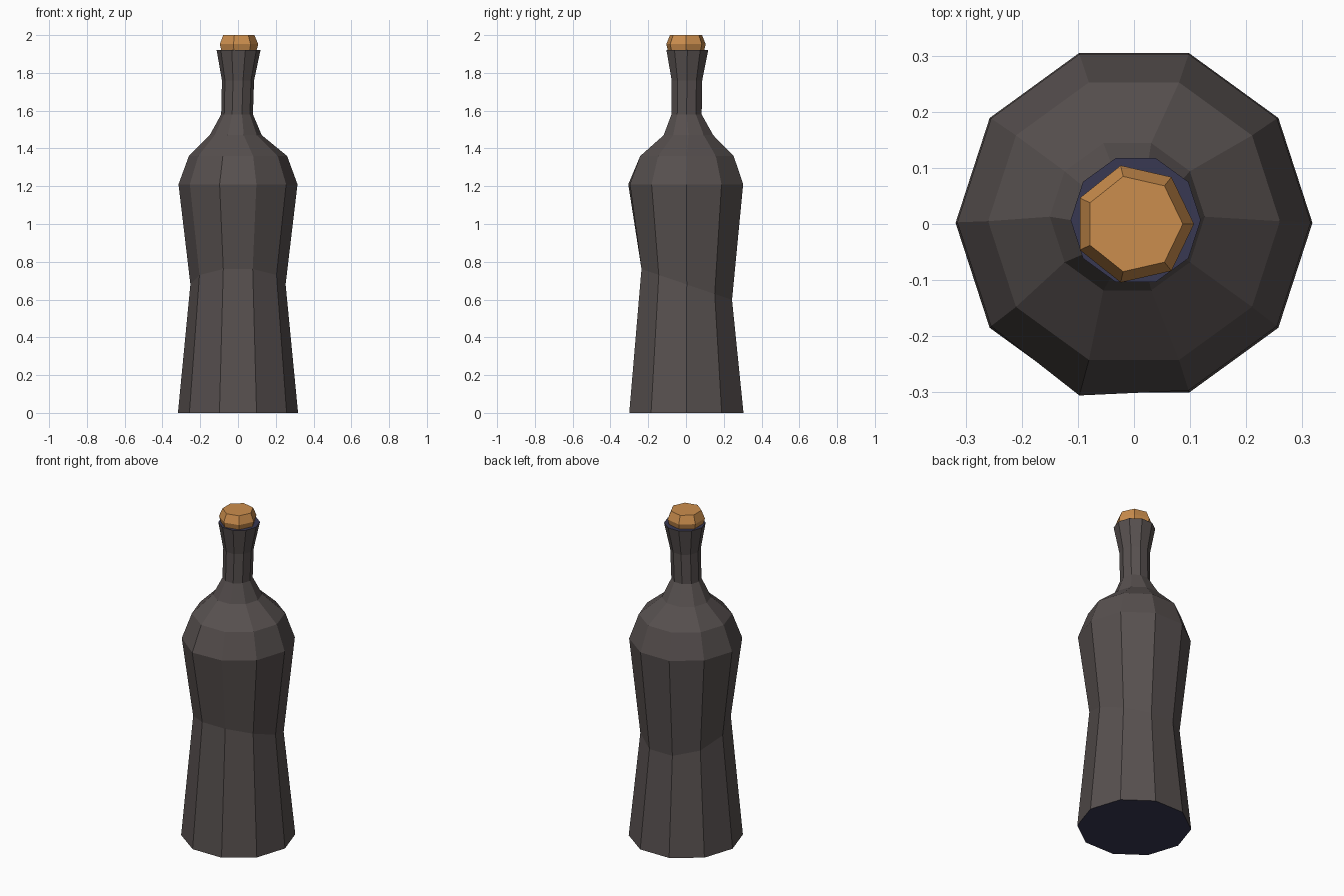
import bpy, bmesh, math

if "Cube" in bpy.data.objects:
    bpy.data.objects.remove(bpy.data.objects["Cube"])


def material(name, rgb):
    m = bpy.data.materials.new(name)
    m.diffuse_color = (*rgb, 1)
    m.use_nodes = True
    m.node_tree.nodes["Principled BSDF"].inputs["Base Color"].default_value = m.diffuse_color
    return m


glass = material("smoky grey glass", (0.095, 0.08, 0.078))
navy = material("dark navy inside", (0.04, 0.04, 0.085))
cork = material("orange cork", (0.60, 0.27, 0.075))


def lathe(name, sides, rings, mats, end_mat):
    """Loft rings of (z, radius, centre x, centre y, tilt along y)."""
    bm = bmesh.new()
    loops = []
    for z, r, cx, cy, tilt in rings:
        loop = []
        for i in range(sides):
            a = 2 * math.pi * i / sides
            x, y = r * math.cos(a), r * math.sin(a)
            loop.append(bm.verts.new((cx + x, cy + y, z + tilt * y)))
        loops.append(loop)
    for lo, hi in zip(loops, loops[1:]):
        for i in range(sides):
            j = (i + 1) % sides
            bm.faces.new((lo[i], lo[j], hi[j], hi[i]))
    for end in (loops[0][::-1], loops[-1]):
        bm.faces.new(end).material_index = end_mat
    me = bpy.data.meshes.new(name)
    bm.to_mesh(me)
    bm.free()
    for m in mats:
        me.materials.append(m)
    ob = bpy.data.objects.new(name, me)
    bpy.context.collection.objects.link(ob)
    return ob


# Ten-sided bottle with a slanted waist, rounded shoulder and flared neck
bottle = lathe("bottle", 10, [
    (0.00, 0.318, 0, 0.002, 0),
    (0.68, 0.252, 0, 0.004, -0.34),
    (1.21, 0.315, 0, 0.003, 0),
    (1.36, 0.260, 0, 0.005, 0),
    (1.47, 0.138, -0.012, 0.013, 0),
    (1.58, 0.084, -0.005, 0.003, 0),
    (1.76, 0.085, 0, 0.005, 0),
    (1.92, 0.116, 0.003, 0.007, 0),
], [glass, navy], 1)

# Slightly dented front left shoulder corner
bottle.data.vertices[2 * 10 + 7].co.y -= 0.009

# Seven-sided stopper sitting in the mouth
lathe("stopper", 7, [
    (1.86, 0.075, 0, 0, 0),
    (1.918, 0.098, 0, 0, 0),
    (1.952, 0.107, 0, 0, 0),
    (2.00, 0.087, 0, 0, 0),
], [cork], 0)
